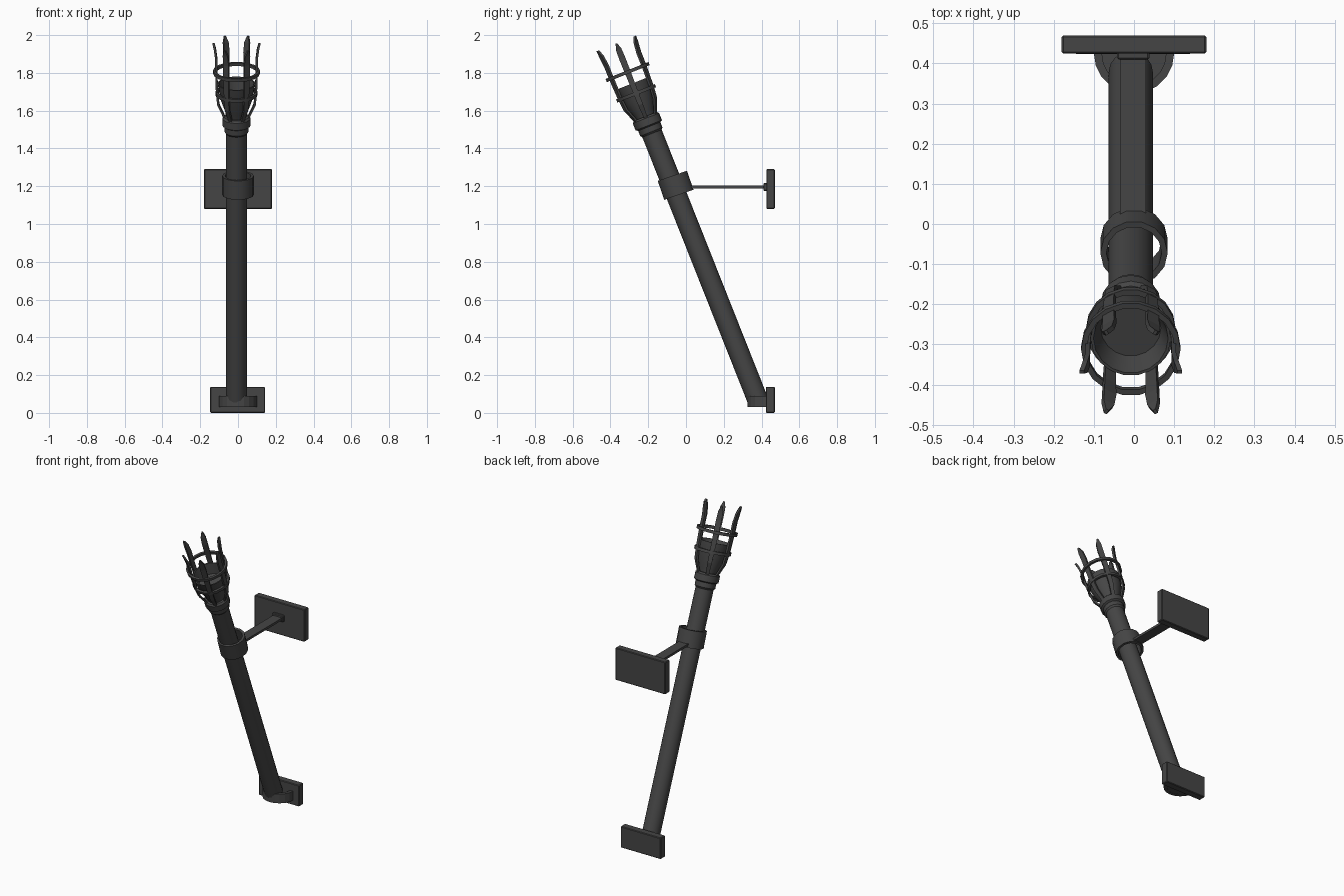
import bpy, bmesh, math
from mathutils import Matrix, Vector

if "Cube" in bpy.data.objects:
    bpy.data.objects.remove(bpy.data.objects["Cube"])

iron = bpy.data.materials.new("dark iron")
iron.diffuse_color = (0.06, 0.06, 0.06, 1)
iron.use_nodes = True
iron.node_tree.nodes["Principled BSDF"].inputs["Base Color"].default_value = iron.diffuse_color

# frame of the leaning pole: local z runs up the pole
TILT = Matrix.Translation((-0.008, 0.375, 0.08)) @ Matrix.Rotation(math.atan2(0.575, 1.45), 4, 'X')


def finish(name, bm, matrix=Matrix(), smooth=False):
    bmesh.ops.recalc_face_normals(bm, faces=bm.faces)
    me = bpy.data.meshes.new(name)
    bm.to_mesh(me)
    bm.free()
    me.materials.append(iron)
    ob = bpy.data.objects.new(name, me)
    bpy.context.collection.objects.link(ob)
    ob.matrix_world = matrix
    if smooth:
        bpy.ops.object.select_all(action='DESELECT')
        ob.select_set(True)
        bpy.context.view_layer.objects.active = ob
        bpy.ops.object.shade_smooth_by_angle(angle=math.radians(35))
    return ob


def box(name, x, y, z, bevel=0.0):
    bm = bmesh.new()
    bmesh.ops.create_cube(bm, size=1)
    for v in bm.verts:
        v.co = Vector([(r[0] + r[1]) / 2 + c * (r[1] - r[0]) for r, c in zip((x, y, z), v.co)])
    if bevel:
        bmesh.ops.bevel(bm, geom=bm.edges[:], offset=bevel, segments=1, affect='EDGES')
    return finish(name, bm)


def lathe(name, profile, sides, matrix=TILT, ring=False):
    """Spin (radius, height) points; ring=True closes the profile, else ends are capped."""
    bm = bmesh.new()
    rows = [[bm.verts.new((r * math.cos(2 * math.pi * i / sides),
                           r * math.sin(2 * math.pi * i / sides), h))
             for i in range(sides)] for r, h in profile]
    pairs = list(zip(rows, rows[1:])) + ([(rows[-1], rows[0])] if ring else [])
    for a, b in pairs:
        for i in range(sides):
            j = (i + 1) % sides
            bm.faces.new((a[i], a[j], b[j], b[i]))
    if not ring:
        bm.faces.new(rows[0])
        bm.faces.new(rows[-1])
    return finish(name, bm, matrix, True)


def band(name, r0, r1, h0, h1, sides=16, matrix=TILT):
    return lathe(name, [(r0, h0), (r1, h0), (r1, h1), (r0, h1)], sides, matrix, True)


# wall plates, arm and its socket
box("upper_wall_plate", (-0.18, 0.18), (0.425, 0.47), (1.08, 1.29), 0.004)
box("lower_wall_plate", (-0.147, 0.143), (0.423, 0.47), (0.0, 0.138), 0.004)
box("arm", (-0.035, 0.03), (0.015, 0.43), (1.188, 1.203))
box("arm_socket", (-0.042, 0.038), (0.41, 0.43), (1.175, 1.217), 0.004)

# half round foot cup: solid floor with a raised rim
def half_cup(name, r_out, r_in, z0, z1):
    bm = bmesh.new()
    n = 10
    def arc(r):
        return [(r * math.cos(math.pi * i / n), 0.425 - r * math.sin(math.pi * i / n)) for i in range(n + 1)]
    outer, inner = arc(r_out), arc(r_in)
    if r_in > 0:
        faces = [[outer[i], outer[i + 1], inner[i + 1], inner[i]] for i in range(n)]
    else:
        faces = [outer]
    cache = {}
    made = []
    for f in faces:
        made.append(bm.faces.new([cache.setdefault(p, None) or cache.update({p: bm.verts.new((*p, z0))})
                                  or cache[p] for p in f]))
    out = bmesh.ops.extrude_face_region(bm, geom=made, use_keep_orig=True)
    for v in out["geom"]:
        if isinstance(v, bmesh.types.BMVert):
            v.co.z = z1
    return finish(name, bm)

half_cup("foot_cup_rim", 0.1, 0.08, 0.03, 0.09)
half_cup("foot_cup_floor", 0.081, 0, 0.031, 0.05)

# pole
lathe("pole", [(0.055, -0.01), (0.055, 1.56)], 16)

# loose ring that holds the pole
band("holding_ring", 0.069, 0.084, -0.053, 0.053, 14,
     Matrix.Translation((0, -0.055, 1.205)) @ Matrix.Rotation(math.radians(19), 4, 'X'))

# collars under the head
lathe("lower_collar", [(0.055, 1.505), (0.063, 1.515), (0.063, 1.55)], 16)
lathe("upper_collar", [(0.063, 1.545), (0.075, 1.552), (0.075, 1.592), (0.066, 1.602)], 16)

# open fire bowl
lathe("fire_bowl", [(0.05, 1.59), (0.06, 1.63), (0.085, 1.70), (0.1, 1.79),
                    (0.093, 1.79), (0.075, 1.72)], 18)

# cage hoops
band("lower_hoop", 0.098, 0.112, 1.725, 1.743, 18)
band("upper_hoop", 0.11, 0.124, 1.846, 1.864, 18)

# six flat prongs: (radius, height, half width)
PATH = [(0.058, 1.585, 0.010), (0.076, 1.625, 0.011), (0.096, 1.67, 0.013), (0.103, 1.735, 0.014),
        (0.107, 1.855, 0.016), (0.107, 1.93, 0.017), (0.114, 1.985, 0.015), (0.122, 2.018, 0.004)]
for k in range(6):
    bm = bmesh.new()
    rows = [[bm.verts.new((r + dr, s * w, h)) for dr, s in
             ((-0.006, -1), (0.006, -1), (0.006, 1), (-0.006, 1))] for r, h, w in PATH]
    for a, b in zip(rows, rows[1:]):
        for i in range(4):
            j = (i + 1) % 4
            bm.faces.new((a[i], a[j], b[j], b[i]))
    bm.faces.new(rows[0])
    bm.faces.new(rows[-1])
    finish(f"prong_{k + 1}", bm, TILT @ Matrix.Rotation(k * math.pi / 3, 4, 'Z'))
